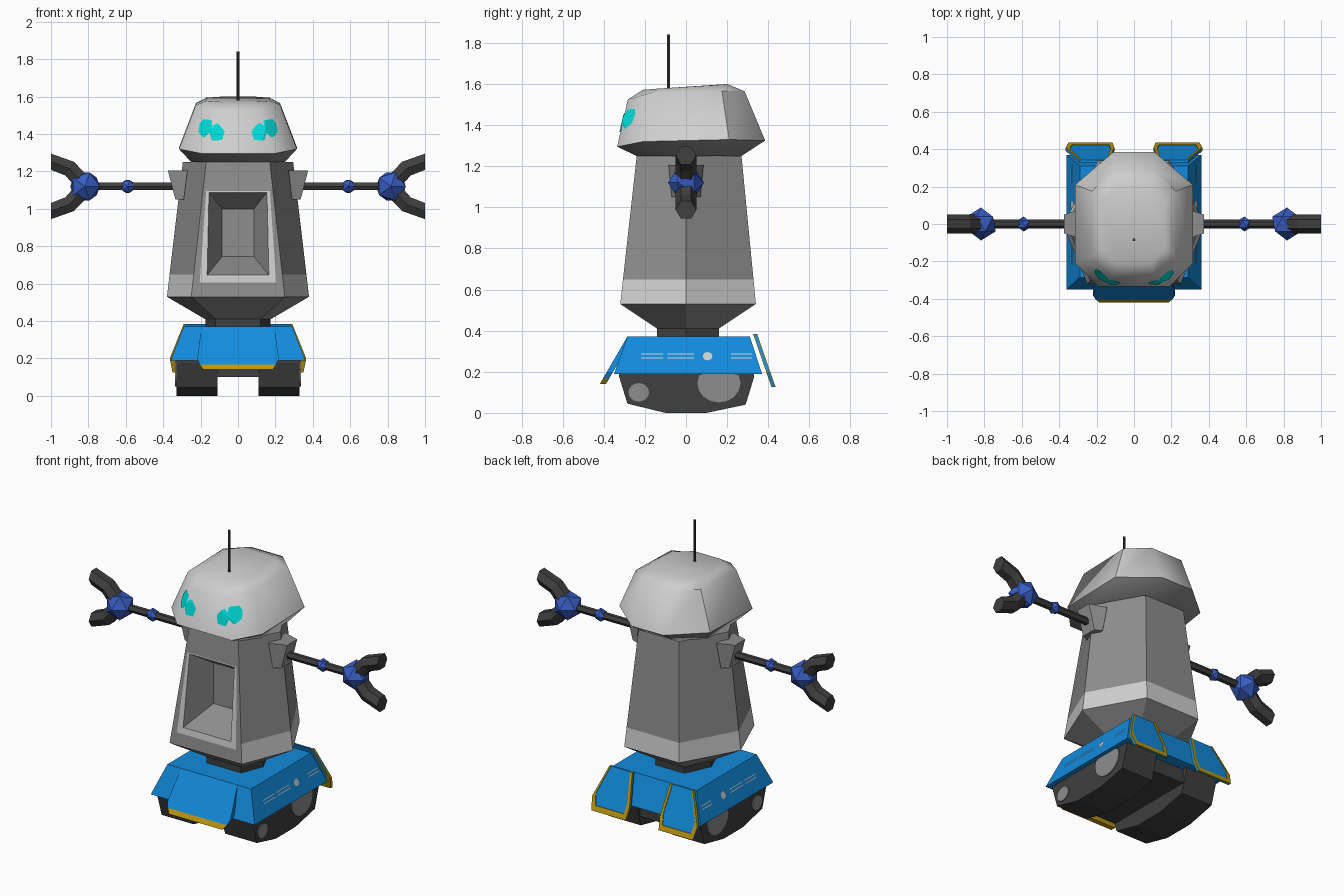
import bpy, bmesh, math
from mathutils import Vector, Matrix
from mathutils.bvhtree import BVHTree

if "Cube" in bpy.data.objects:
    bpy.data.objects.remove(bpy.data.objects["Cube"])


def mat(name, r, g, b):
    m = bpy.data.materials.new(name)
    m.diffuse_color = (r, g, b, 1)
    m.use_nodes = True
    m.node_tree.nodes["Principled BSDF"].inputs["Base Color"].default_value = m.diffuse_color
    return m


LIGHT = mat("light_grey", 0.62, 0.62, 0.62)
GREY = mat("mid_grey", 0.27, 0.27, 0.27)
DARK = mat("dark_grey", 0.05, 0.05, 0.05)
BLUE = mat("bright_blue", 0.006, 0.26, 0.72)
ROYAL = mat("joint_blue", 0.04, 0.11, 0.55)
CYAN = mat("eye_cyan", 0.0, 0.72, 0.70)
YELLOW = mat("trim_yellow", 0.50, 0.31, 0.005)


def finish(name, bm, *mats, fix=True):
    if fix:
        bmesh.ops.recalc_face_normals(bm, faces=bm.faces)
    me = bpy.data.meshes.new(name)
    bm.to_mesh(me)
    bm.free()
    for m in mats:
        me.materials.append(m)
    ob = bpy.data.objects.new(name, me)
    bpy.context.collection.objects.link(ob)
    return ob


def loft(name, rings, *mats, rule=None):
    """Skin equal-length rings of points and cap both ends; rule(ring, side) gives a material index."""
    bm = bmesh.new()
    vs = [[bm.verts.new(p) for p in r] for r in rings]
    n = len(vs[0])
    for i in range(len(vs) - 1):
        for j in range(n):
            k = (j + 1) % n
            f = bm.faces.new((vs[i][j], vs[i][k], vs[i + 1][k], vs[i + 1][j]))
            f.material_index = rule(i, j) if rule else 0
    for i in (0, -1):
        f = bm.faces.new(vs[i])
        f.material_index = rule(0 if i == 0 else len(vs) - 2, 0) if rule else 0
    return finish(name, bm, *mats)


def mirrored(half):
    """Close a right-half ring, listed from front to back, across x = 0."""
    return half + [(-x, y, z) for x, y, z in reversed(half)]


def slab(name, pts, y_at, thick, m):
    """Thin sloped plate from an (x, z) outline."""
    rings = [[(x, y_at(z) + d, z) for x, z in pts] for d in (0, thick)]
    return loft(name, rings, m)


def decal(name, target, pts, ray, m, rings=5):
    """Thin plate laid on the target; ray(u, v) gives a start and a direction."""
    bvh = BVHTree.FromObject(target, bpy.context.evaluated_depsgraph_get())
    cu = sum(p[0] for p in pts) / len(pts)
    cv = sum(p[1] for p in pts) / len(pts)
    bm = bmesh.new()

    def hit(u, v):
        o, d = ray(u, v)
        return bm.verts.new(bvh.ray_cast(Vector(o), Vector(d))[0] - Vector(d) * 0.005)

    c, last, n = hit(cu, cv), None, len(pts)
    for r in range(1, rings + 1):
        t = r / rings
        ring = [hit(cu + (u - cu) * t, cv + (v - cv) * t) for u, v in pts]
        for j in range(n):
            k = (j + 1) % n
            bm.faces.new((c, ring[j], ring[k]) if last is None
                         else (last[j], ring[j], ring[k], last[k]))
        last = ring
    ob = finish(name, bm, m)
    if ob.data.polygons[0].normal.dot(Vector(ray(0, 0)[1])) > 0:
        ob.data.flip_normals()
    return ob


def tube(name, path, r, m, sides=6):
    """Tube along a path in the xz plane."""
    rings = []
    for i, p in enumerate(path):
        a, b = Vector(path[max(i - 1, 0)]), Vector(path[min(i + 1, len(path) - 1)])
        t = (b - a).normalized()
        if i == len(path) - 1 and len(path) > 2:
            t = Vector((math.copysign(1, p[0]), 0, 0))
        side = Vector((0, 1, 0))
        up = t.cross(side)
        rings.append([Vector(p) + r * (side * math.cos(q) + up * math.sin(q))
                      for q in (2 * math.pi * k / sides for k in range(sides))])
    return loft(name, rings, m)


def ball(name, x, z, r):
    bm = bmesh.new()
    bmesh.ops.create_icosphere(bm, subdivisions=1, radius=r,
                               matrix=Matrix.Translation((x, 0, z)) @ Matrix.Rotation(math.pi / 2, 4, 'X'))
    return finish(name, bm, ROYAL)


# Torso: tapered hexagon with a light band and a recessed chest
def hexa(t):
    z = 0.53 + 0.72 * t
    mix = lambda a, b: a + (b - a) * t
    return mirrored([(mix(0.25, 0.17), mix(-0.32, -0.24), z), (mix(0.38, 0.295), 0, z),
                     (mix(0.19, 0.14), mix(0.34, 0.27), z)])


bm = bmesh.new()
base = mirrored([(0.12, -0.14, 0.41), (0.175, 0, 0.41), (0.10, 0.16, 0.41)])
rings = [[bm.verts.new(p) for p in r] for r in (base, hexa(0), hexa(0.165), hexa(1))]
for i in range(3):
    for j in range(6):
        if i and j == 5:
            continue  # the front is built below
        k = (j + 1) % 6
        f = bm.faces.new((rings[i][j], rings[i][k], rings[i + 1][k], rings[i + 1][j]))
        f.material_index = 1 if i == 1 else 0
bm.faces.new(rings[0][::-1])
bm.faces.new(rings[3])
front_y = lambda z: -0.32 + (z - 0.53) / 9


def frame(wb, zb, wt, zt, y=None):
    return [bm.verts.new((x, front_y(z) if y is None else y, z))
            for x, z in ((-wb, zb), (wb, zb), (wt, zt), (-wt, zt))]


loops = [[rings[1][5], rings[1][0], rings[3][0], rings[3][5]],
         frame(0.205, 0.605, 0.17, 1.095), frame(0.165, 0.645, 0.155, 1.088),
         frame(0.085, 0.745, 0.085, 1.0, -0.12)]
for i in range(3):
    for j in range(4):
        k = (j + 1) % 4
        f = bm.faces.new((loops[i][j], loops[i][k], loops[i + 1][k], loops[i + 1][j]))
        f.material_index = 1 if i == 1 else 0
bm.faces.new(loops[3])
finish("torso", bm, GREY, LIGHT, fix=False)

# Waist
loft("waist", [mirrored([(0.12, -0.14, z), (0.175, 0, z), (0.10, 0.16, z)]) for z in (0.35, 0.412)], DARK)

# Head: flared octagon with a slanted top
head = loft("head", [
    mirrored([(0.17, -0.24, 1.25), (0.25, -0.13, 1.25), (0.25, 0.15, 1.25), (0.10, 0.27, 1.25)]),
    mirrored([(0.19, -0.335, 1.295), (0.315, -0.21, 1.32), (0.315, 0.21, 1.33), (0.11, 0.385, 1.325)]),
    mirrored([(0.11, -0.283, 1.525), (0.225, -0.175, 1.555), (0.225, 0.175, 1.565), (0.11, 0.285, 1.565)]),
    mirrored([(0.09, -0.21, 1.572), (0.17, -0.13, 1.578), (0.17, 0.13, 1.594), (0.09, 0.20, 1.60)]),
], LIGHT, GREY, rule=lambda i, j: 1 if i == 0 else 0)
bpy.context.view_layer.objects.active = head
head.select_set(True)
bpy.ops.object.shade_smooth_by_angle(angle=math.radians(46))

# Eyes
eye = [(0.072, 1.415), (0.10, 1.45), (0.145, 1.475), (0.185, 1.48), (0.205, 1.455),
       (0.212, 1.41), (0.19, 1.385), (0.13, 1.365), (0.085, 1.368)]
for s, side in ((1, "right"), (-1, "left")):
    decal(side + "_eye", head, [(s * x, z) for x, z in eye],
          lambda u, v: ((u, -2, v), (0, 1, 0)), CYAN, 8)

# Antenna
loft("antenna", [[(0.008 * math.cos(a), -0.085 + 0.008 * math.sin(a), z)
                  for a in (math.pi * k / 3 for k in range(6))] for z in (1.57, 1.84)], DARK)

# Hood over the treads
hood = loft("hood", [
    [(-0.36, -0.35, 0.19), (0.36, -0.35, 0.19), (0.36, 0.37, 0.19), (-0.36, 0.37, 0.19)],
    [(-0.29, -0.285, 0.372), (0.29, -0.285, 0.372), (0.29, 0.31, 0.372), (-0.29, 0.31, 0.372)]], BLUE)

# Front flap with yellow lip
flap_y = lambda z: -0.285 - (0.372 - z) * 0.58
slab("front_flap", [(-0.195, 0.372), (0.195, 0.372), (0.218, 0.2), (0.205, 0.168), (-0.205, 0.168), (-0.218, 0.2)],
     flap_y, 0.03, BLUE)
slab("front_flap_lip", [(-0.205, 0.168), (0.205, 0.168), (0.185, 0.14), (-0.185, 0.14)], flap_y, 0.03, YELLOW)

# Chassis between the treads
loft("chassis", [[(x, -0.3, z), (x, 0.3, z), (x, 0.3, 0.2), (x, -0.3, 0.2)]
                 for x, z in ((-0.12, 0.1), (0.12, 0.1))], DARK)

tread = [(-0.325, 0.195), (-0.325, 0.175), (-0.285, 0.045), (-0.10, 0), (0.10, 0),
         (0.29, 0.04), (0.33, 0.17), (0.33, 0.195)]
rear = [(0.13, 0.385), (0.29, 0.385), (0.365, 0.2), (0.35, 0.125), (0.115, 0.125), (0.105, 0.2)]
rear_y = lambda z: 0.33 + (0.385 - z) * 0.346

for s, side in ((1, "right"), (-1, "left")):
    # Treads and wheel discs
    loft(side + "_tread", [[(s * x, y, z) for y, z in tread] for x in (0.11, 0.33)], DARK)
    for nm, y, z, r in (("front", -0.23, 0.10, 0.05), ("rear", 0.16, 0.145, 0.105)):
        ring = [(y + r * math.cos(a), min(0.19, z + r * 0.9 * math.sin(a)))
                for a in (math.pi * k / 8 for k in range(16))]
        loft(f"{side}_{nm}_wheel_disc", [[(s * x, u, v) for u, v in ring] for x in (0.328, 0.336)], GREY)

    # Rear flaps with yellow trim
    slab(side + "_rear_flap", [(s * x, z) for x, z in rear], rear_y, 0.012, BLUE)
    inner = [(0.23 + (x - 0.23) * 0.84, 0.385 + (z - 0.385) * 0.88) for x, z in rear]
    shifted = lambda z: rear_y(z) - 0.004
    for i in range(1, 6):
        k = (i + 1) % 6
        slab(f"{side}_rear_trim_{i}", [(s * x, z) for x, z in (rear[i], rear[k], inner[k], inner[i])],
             shifted, 0.02, YELLOW)

    # Side stripes and round badge
    ray = lambda u, v, s=s: ((s * 2, u, v), (-s, 0, 0))
    for i, (a, b) in enumerate(((-0.22, -0.11), (-0.09, 0.04), (0.22, 0.32))):
        for z in (0.265, 0.283):
            decal(f"{side}_stripe_{i}", hood, [(a, z), (b, z), (b, z + 0.005), (a, z + 0.005)], ray, LIGHT, 1)
    decal(side + "_badge", hood, [(0.105 + 0.024 * math.cos(k * math.pi / 4), 0.276 + 0.021 * math.sin(k * math.pi / 4))
                                  for k in range(8)], ray, LIGHT, 1)

    # Shoulder socket
    loft(side + "_shoulder", [
        [(s * 0.27, -0.085, 1.205), (s * 0.27, 0.085, 1.205), (s * 0.29, 0.07, 1.05), (s * 0.29, -0.07, 1.05)],
        [(s * 0.375, -0.05, 1.205), (s * 0.375, 0.05, 1.205), (s * 0.335, 0.05, 1.05), (s * 0.335, -0.05, 1.05)]], GREY)
    # Arm, joints and claw
    tube(side + "_arm", [(s * 0.3, 0, 1.12), (s * 0.82, 0, 1.12)], 0.023, DARK)
    ball(side + "_elbow", s * 0.59, 1.12, 0.04)
    ball(side + "_wrist", s * 0.818, 1.12, 0.088)
    for d in (1, -1):
        tube(f"{side}_claw_{'upper' if d > 0 else 'lower'}",
             [(s * 0.84, 0, 1.12 + d * 0.03), (s * 0.90, 0, 1.12 + d * 0.095), (s * 1.0, 0, 1.12 + d * 0.132)],
             0.05, DARK)
